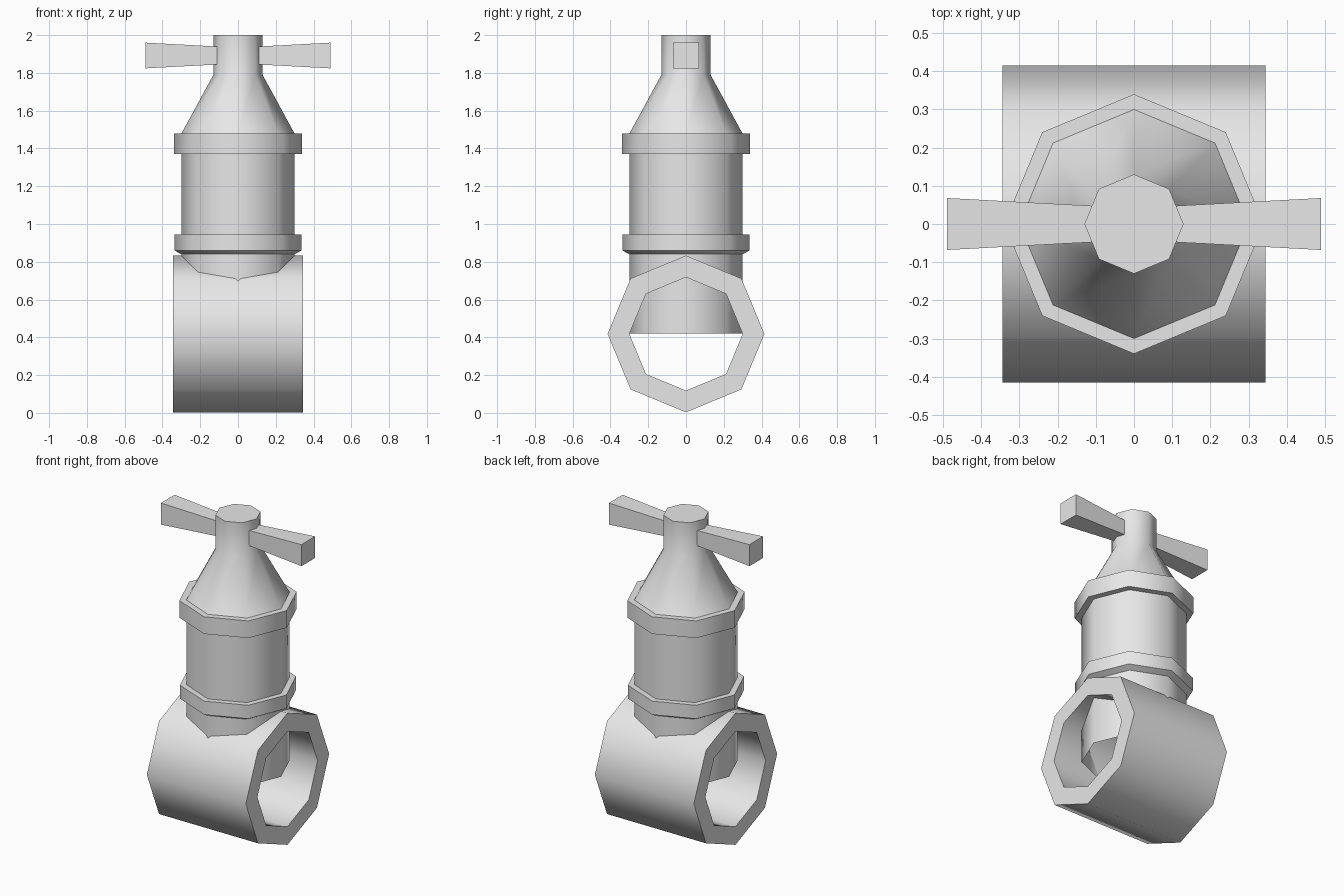
import bpy, bmesh
from math import radians, pi
from mathutils import Matrix

cube = bpy.data.objects.get("Cube")
if cube:
    bpy.data.objects.remove(cube, do_unlink=True)

SIDES = 8
grey = bpy.data.materials.new("light_grey_metal")
grey.use_nodes = True
COLOUR = (0.8, 0.8, 0.8, 1)
grey.diffuse_color = COLOUR
grey.node_tree.nodes["Principled BSDF"].inputs["Base Color"].default_value = COLOUR


def finish(name, bm, smooth=True):
    mesh = bpy.data.meshes.new(name)
    bm.to_mesh(mesh)
    bm.free()
    mesh.materials.append(grey)
    obj = bpy.data.objects.new(name, mesh)
    bpy.context.collection.objects.link(obj)
    if smooth:
        bpy.ops.object.select_all(action='DESELECT')
        obj.select_set(True)
        bpy.context.view_layer.objects.active = obj
        bpy.ops.object.shade_smooth_by_angle(angle=radians(50))
    return obj


def lathe(name, profile, closed=False, cap_top=False, matrix=None):
    """Spin a (radius, height) profile round z into an eight-sided part."""
    bm = bmesh.new()
    verts = [bm.verts.new((r, 0, z)) for r, z in profile]
    pairs = list(zip(verts, verts[1:]))
    if closed:
        pairs.append((verts[-1], verts[0]))
    edges = [bm.edges.new(p) for p in pairs]
    bmesh.ops.spin(bm, geom=verts + edges, cent=(0, 0, 0), axis=(0, 0, 1),
                   angle=2 * pi, steps=SIDES, use_merge=False)
    bmesh.ops.remove_doubles(bm, verts=bm.verts, dist=0.0005)
    if cap_top:
        top = max(v.co.z for v in bm.verts)
        rim = [e for e in bm.edges if e.is_boundary
               and all(v.co.z > top - 0.001 for v in e.verts)]
        bmesh.ops.contextual_create(bm, geom=rim)
    bmesh.ops.recalc_face_normals(bm, faces=bm.faces)
    if matrix:
        bmesh.ops.transform(bm, matrix=matrix, verts=bm.verts)
    return finish(name, bm)


# Horizontal open pipe
lathe("pipe", [(0.415, -0.345), (0.415, 0.345), (0.3, 0.345), (0.3, -0.345)],
      closed=True,
      matrix=Matrix.Translation((0, 0, 0.418)) @ Matrix.Rotation(pi / 2, 4, 'Y'))

# Upright barrel, open underneath, reaching into the pipe
lathe("barrel", [(0.3, 0.42), (0.3, 1.47)])

# Two collars round the barrel
lathe("lower_collar", [(0.3, 0.84), (0.337, 0.86), (0.337, 0.945), (0.3, 0.945)])
lathe("upper_collar", [(0.3, 1.37), (0.34, 1.37), (0.34, 1.478), (0.295, 1.478)])

# Tapered bonnet and neck
lathe("bonnet", [(0.3, 1.478), (0.13, 1.79), (0.13, 2.0)], cap_top=True)

# Flared handle arms on either side of the neck
for name, side in (("left_handle", 1), ("right_handle", -1)):
    bm = bmesh.new()
    bmesh.ops.create_cube(bm, size=2)
    for v in bm.verts:
        outer = v.co.x * side > 0
        half = 0.068 if outer else 0.046
        v.co = (side * (0.49 if outer else 0.08), v.co.y * half, 1.892 + v.co.z * half)
    bmesh.ops.recalc_face_normals(bm, faces=bm.faces)
    finish(name, bm, smooth=False)
